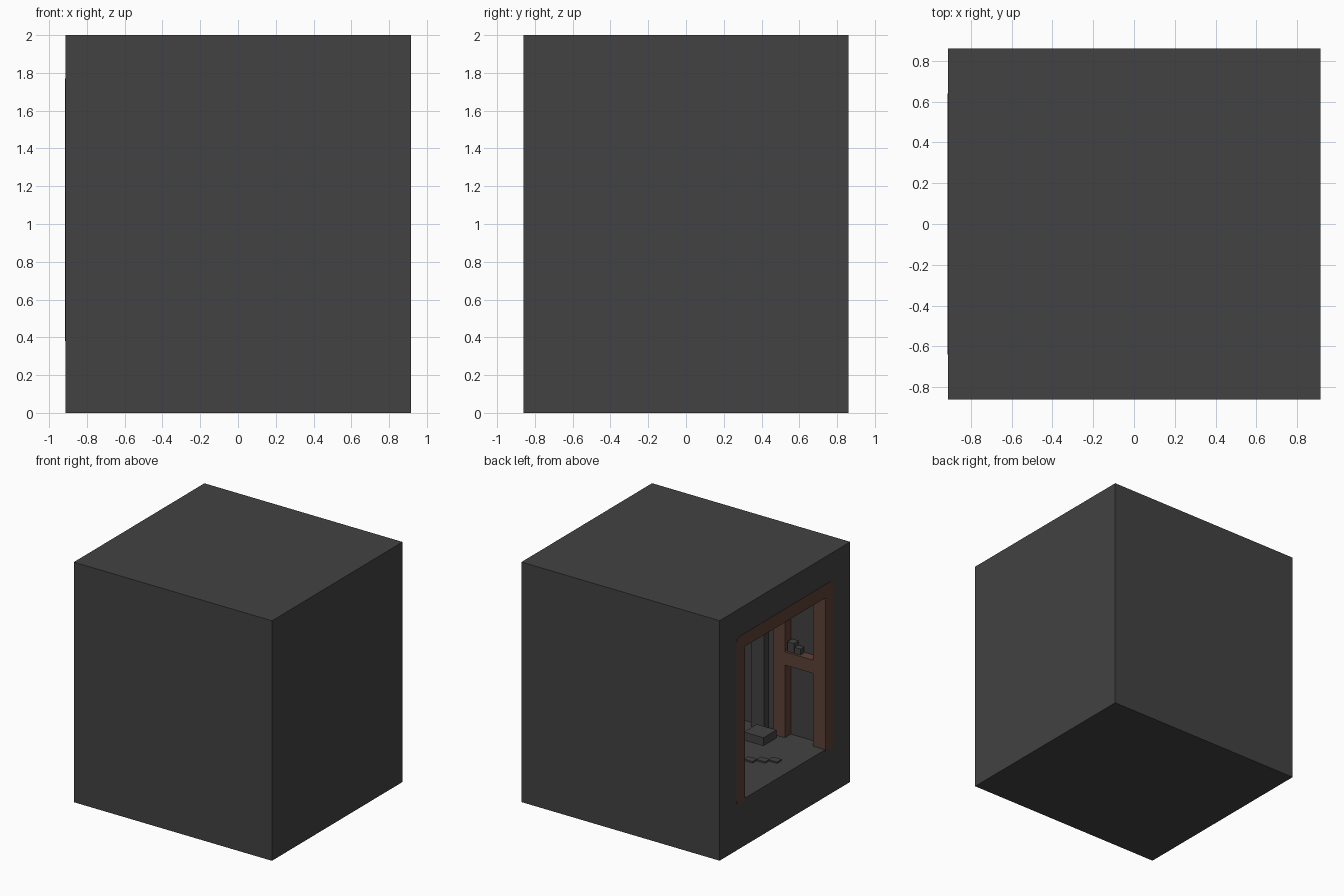
import bpy, bmesh
from mathutils import Matrix, Vector

if "Cube" in bpy.data.objects:
    bpy.data.objects.remove(bpy.data.objects["Cube"])


def material(name, rgb):
    m = bpy.data.materials.new(name)
    m.diffuse_color = (*rgb, 1)
    m.use_nodes = True
    m.node_tree.nodes["Principled BSDF"].inputs["Base Color"].default_value = m.diffuse_color
    return m


STONE = material("dark_stone", (0.0545, 0.0545, 0.0545))
WOOD = material("brown_wood", (0.109, 0.051, 0.038))


def finish(name, bm, mat):
    bmesh.ops.recalc_face_normals(bm, faces=bm.faces[:])
    me = bpy.data.meshes.new(name)
    bm.to_mesh(me)
    bm.free()
    ob = bpy.data.objects.new(name, me)
    bpy.context.collection.objects.link(ob)
    me.materials.append(mat)
    return ob


def box(name, lo, hi, mat):
    lo, hi = Vector(lo), Vector(hi)
    bm = bmesh.new()
    bmesh.ops.create_cube(bm, size=1, matrix=Matrix.Translation((lo + hi) / 2)
                          @ Matrix.Diagonal((*(hi - lo), 1)))
    return finish(name, bm, mat)


def timber_frame(name, x0, x1):
    # door-shaped frame, extruded along x, with rounded outer corners
    outer, inner, low, top, under = 0.64, 0.53, 0.38, 1.77, 1.66
    pts = [(-outer, low), (-outer, top), (outer, top), (outer, low),
           (inner, low), (inner, under), (-inner, under), (-inner, low)]
    bm = bmesh.new()
    face = bm.faces.new([bm.verts.new((x0, y, z)) for y, z in pts])
    ext = bmesh.ops.extrude_face_region(bm, geom=[face])
    moved = [v for v in ext["geom"] if isinstance(v, bmesh.types.BMVert)]
    bmesh.ops.translate(bm, verts=moved, vec=(x1 - x0, 0, 0))
    corners = [e for e in bm.edges
               if abs(e.verts[0].co.x - e.verts[1].co.x) > 0.01
               and abs(e.verts[0].co.y) > 0.6]
    bmesh.ops.bevel(bm, geom=corners, offset=0.035, segments=3,
                    affect='EDGES', profile=0.5)
    return finish(name, bm, WOOD)


# Stone block with a room hollowed out from the left side
FLOOR, CEIL, BACK, SIDE = 0.394, 1.75, 0.67, 0.61
block = box("stone_block", (-0.912, -0.86, 0), (0.915, 0.86, 2), STONE)
cutter = box("room_cutter", (-1.2, -SIDE, FLOOR), (BACK, SIDE, CEIL), STONE)
cutter.hide_render = True
cutter.hide_viewport = True
mod = block.modifiers.new("room", 'BOOLEAN')
mod.operation = 'DIFFERENCE'
mod.solver = 'EXACT'
mod.object = cutter
bpy.context.view_layer.update()
hollow = bpy.data.meshes.new_from_object(
    block.evaluated_get(bpy.context.evaluated_depsgraph_get()))
block.modifiers.clear()
block.data = hollow
bpy.data.objects.remove(cutter)

# Two timber frames, joined on both sides by a rail
timber_frame("entrance_frame", -0.915, -0.80)
timber_frame("inner_frame", -0.54, -0.43)
for s, side in ((-1, "right"), (1, "left")):
    y0, y1 = sorted((s * 0.53, s * 0.62))
    box("side_rail_" + side, (-0.81, y0, 1.0), (-0.53, y1, 1.11), WOOD)

# Small blocks resting on the rail
box("tall_rail_block", (-0.61, -0.61, 1.11), (-0.55, -0.55, 1.19), STONE)
box("short_rail_block", (-0.67, -0.60, 1.11), (-0.615, -0.55, 1.16), STONE)

# Pillar on the wall and low slab in front of it
box("wall_pillar", (-0.335, -0.62, FLOOR - 0.01), (-0.215, -0.55, CEIL + 0.01), STONE)
box("floor_slab", (-0.49, -0.49, FLOOR - 0.005), (-0.31, -0.32, FLOOR + 0.067), STONE)

# Loose flat chips on the floor
for i, (x, y) in enumerate(((-0.56, -0.05), (-0.64, -0.10), (-0.715, -0.15))):
    box(f"floor_chip_{i + 1}", (x - 0.04, y - 0.03, FLOOR - 0.005),
        (x + 0.04, y + 0.03, FLOOR + 0.012), STONE)
